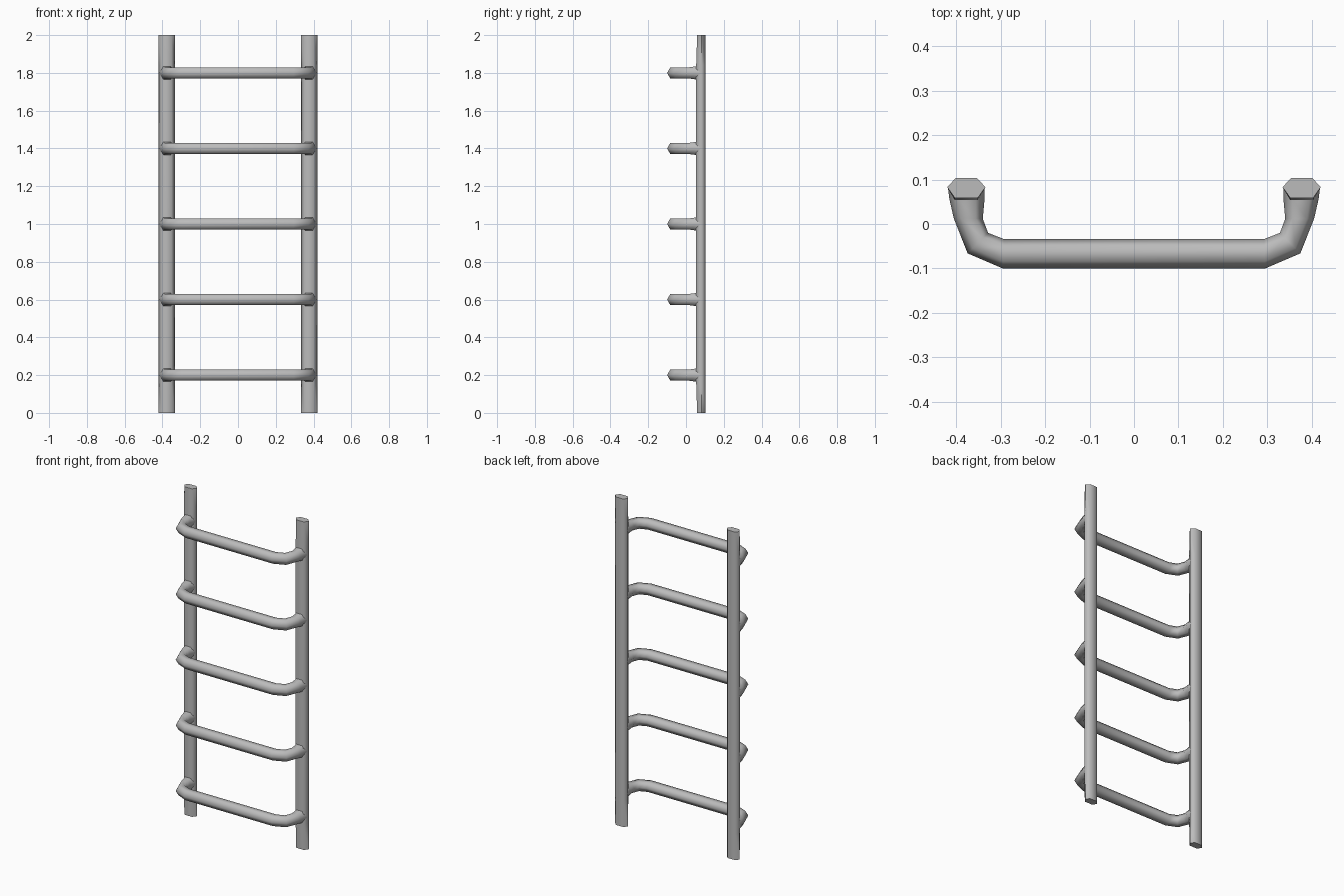
import bpy, bmesh, math
from mathutils import Vector

if "Cube" in bpy.data.objects:
    bpy.data.objects.remove(bpy.data.objects["Cube"])

steel = bpy.data.materials.new("grey steel")
steel.diffuse_color = (0.5, 0.5, 0.5, 1)
steel.use_nodes = True
steel.node_tree.nodes["Principled BSDF"].inputs["Base Color"].default_value = steel.diffuse_color


def loft(name, rings):
    """Skin a list of equal-sized rings into a capped tube."""
    bm = bmesh.new()
    rows = [[bm.verts.new(p) for p in r] for r in rings]
    n = len(rows[0])
    for a, b in zip(rows, rows[1:]):
        for i in range(n):
            j = (i + 1) % n
            bm.faces.new((a[i], a[j], b[j], b[i]))
    bm.faces.new(rows[0][::-1])
    bm.faces.new(rows[-1])
    bmesh.ops.recalc_face_normals(bm, faces=bm.faces)
    me = bpy.data.meshes.new(name)
    bm.to_mesh(me)
    bm.free()
    me.materials.append(steel)
    ob = bpy.data.objects.new(name, me)
    bpy.context.collection.objects.link(ob)
    bpy.ops.object.select_all(action='DESELECT')
    ob.select_set(True)
    bpy.context.view_layer.objects.active = ob
    bpy.ops.object.shade_smooth_by_angle(angle=math.radians(75))
    return ob


# Side rails: flattened hexagonal tubes, slightly thinner at the ends
def rail_ring(cx, z, front):
    pts = [(-0.043, 0.083), (-0.024, 0.103), (0.024, 0.103),
           (0.043, 0.083), (0.026, front), (-0.026, front)]
    return [(cx + x, y, z) for x, y in pts]


for side, cx in (("left", -0.377), ("right", 0.377)):
    loft(side + "_rail", [rail_ring(cx, z, f) for z, f in
                          ((0, 0.059), (0.16, 0.054), (1.84, 0.054), (2, 0.059))])

# Rungs: hexagonal bent tubes, flared where they meet the rails
# each entry: outer corner, inner corner (x, y), half height
half = [((-0.418, 0.08), (-0.336, 0.08), 0.036),
        ((-0.415, 0.056), (-0.336, 0.056), 0.035),
        ((-0.405, 0.012), (-0.340, 0.012), 0.029),
        ((-0.374, -0.066), (-0.328, -0.020), 0.029),
        ((-0.295, -0.100), (-0.292, -0.034), 0.029)]
path = half + [((-o[0], o[1]), (-i[0], i[1]), h) for o, i, h in reversed(half)]


def rung_ring(outer, inner, h, z):
    o, i = Vector((*outer, z)), Vector((*inner, z))
    c, r = (o + i) / 2, (o - i) / 2
    up = Vector((0, 0, h / math.sin(math.pi / 3)))
    return [c + r * math.cos(k * math.pi / 3) + up * math.sin(k * math.pi / 3)
            for k in range(6)]


for n in range(5):
    z = 0.2 + 0.4 * n
    loft(f"rung_{n + 1}", [rung_ring(o, i, h, z) for o, i, h in path])
